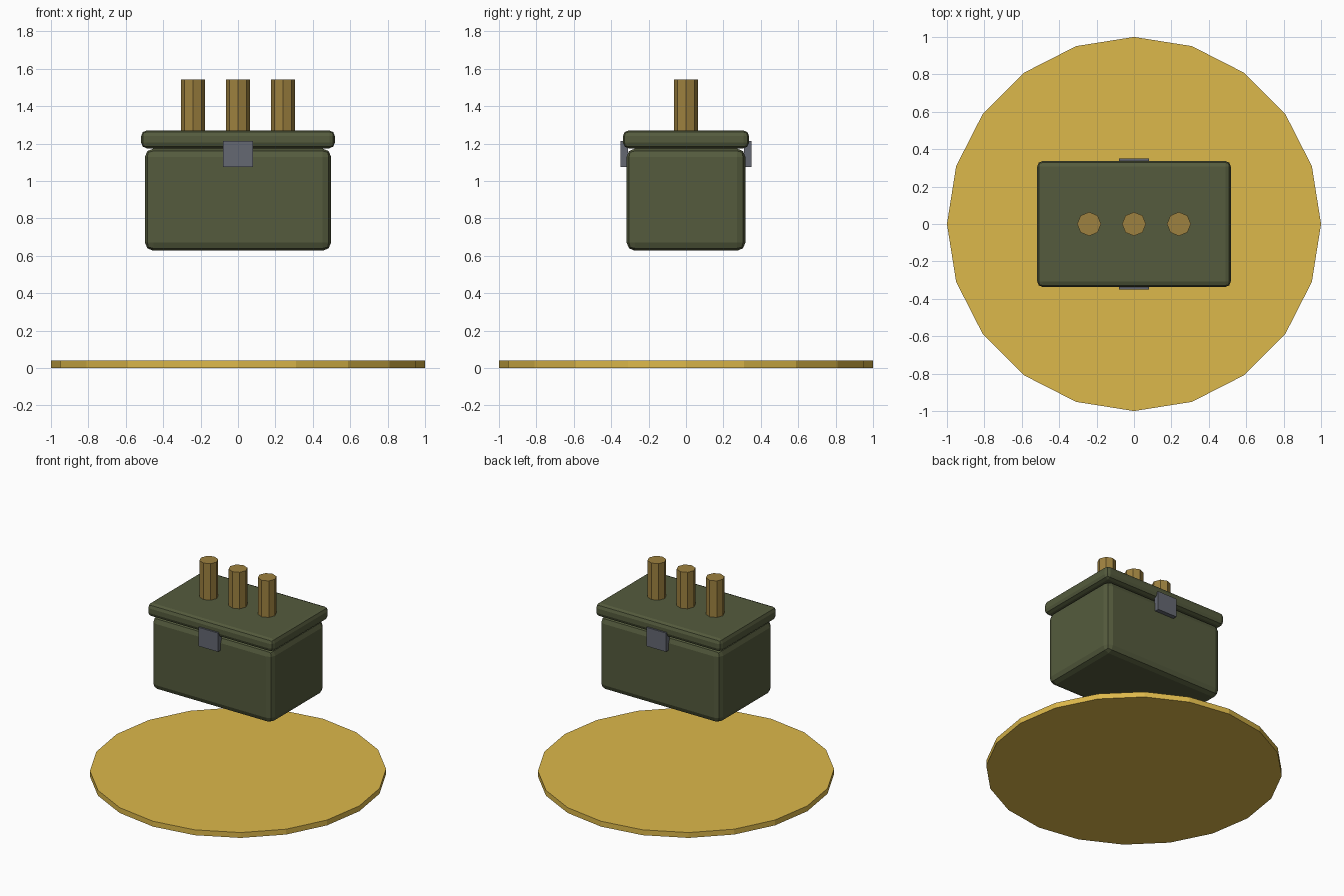
import bpy

if "Cube" in bpy.data.objects:
    bpy.data.objects.remove(bpy.data.objects["Cube"])


def material(name, rgb):
    m = bpy.data.materials.new(name)
    m.diffuse_color = (*rgb, 1)
    m.use_nodes = True
    m.node_tree.nodes["Principled BSDF"].inputs["Base Color"].default_value = m.diffuse_color
    return m


green = material("olive_paint", (0.09, 0.105, 0.047))
gold = material("gold", (0.72, 0.48, 0.07))
brass = material("brass", (0.34, 0.22, 0.05))
steel = material("steel", (0.13, 0.14, 0.17))


def box(name, x, y, z, mat, bevel=0):
    """Box from (min, max) ranges, optionally with rounded edges."""
    bpy.ops.mesh.primitive_cube_add(size=1, location=[(a + b) / 2 for a, b in (x, y, z)])
    o = bpy.context.object
    o.name = name
    o.scale = [b - a for a, b in (x, y, z)]
    bpy.ops.object.transform_apply(location=False, rotation=False, scale=True)
    o.data.materials.append(mat)
    if bevel:
        mod = o.modifiers.new("rounded_edges", 'BEVEL')
        mod.width = bevel
        mod.segments = 2
    return o


def cylinder(name, sides, radius, x, z0, z1, mat):
    bpy.ops.mesh.primitive_cylinder_add(vertices=sides, radius=radius, depth=z1 - z0,
                                        location=(x, 0, (z0 + z1) / 2))
    o = bpy.context.object
    o.name = name
    o.data.materials.append(mat)
    return o


# Flat disc at the bottom
cylinder("base_disc", 20, 1.0, 0, 0, 0.04, gold)

# Floating box and its overhanging lid
box("box_body", (-0.498, 0.498), (-0.318, 0.318), (0.627, 1.173), green, 0.045)
box("box_lid", (-0.518, 0.518), (-0.337, 0.337), (1.175, 1.27), green, 0.03)

# Latches on front and back
for name, s in (("front_latch", -1), ("back_latch", 1)):
    box(name, (-0.08, 0.08), sorted((s * 0.31, s * 0.35)), (1.075, 1.215), steel)

# Three rounds standing out of the lid
for i in range(3):
    cylinder(f"round_{i + 1}", 8, 0.064, (i - 1) * 0.24, 1.22, 1.542, brass)
